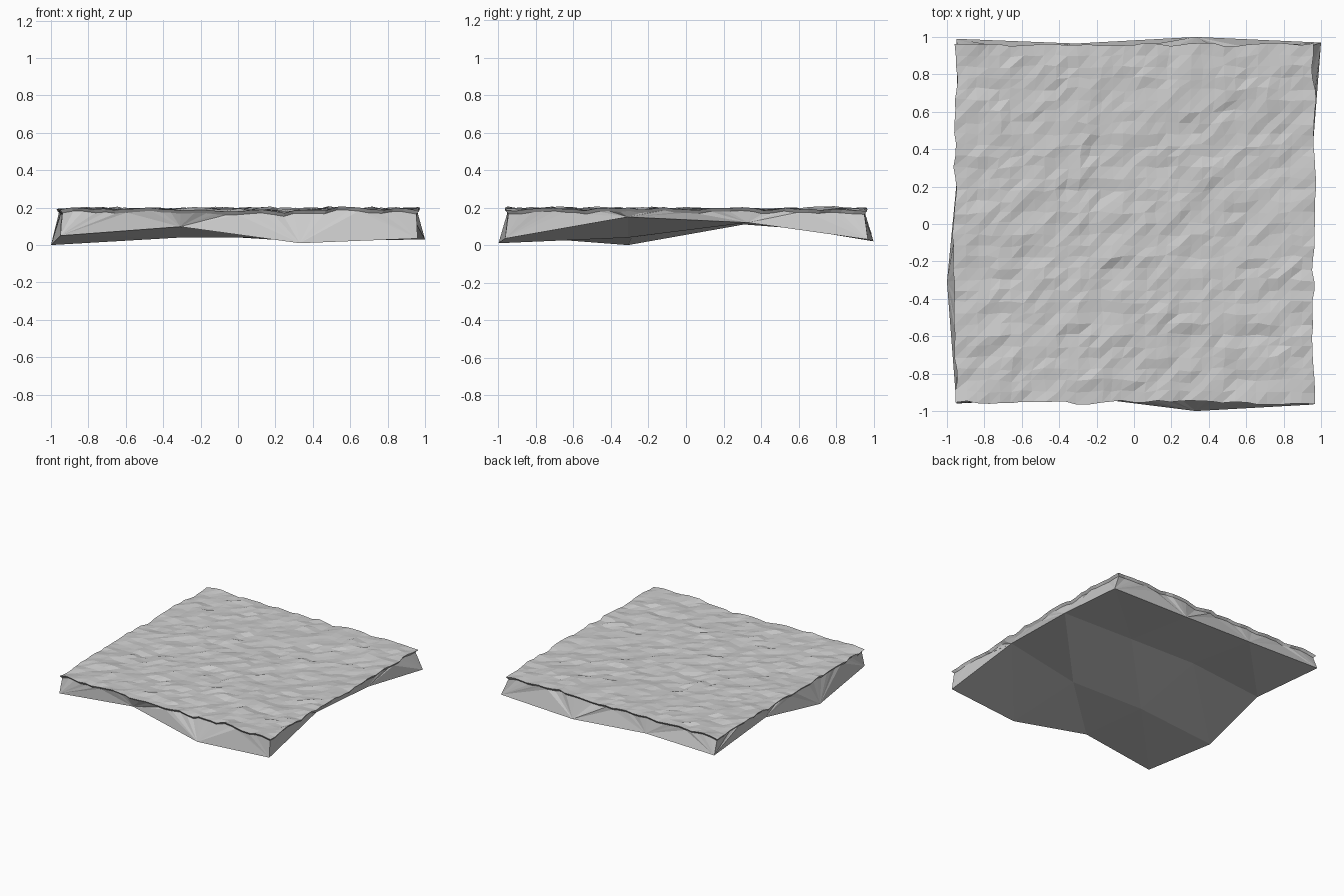
import bpy, bmesh
from mathutils import Vector, noise

if "Cube" in bpy.data.objects:
    bpy.data.objects.remove(bpy.data.objects["Cube"])

N = 32          # cells across the rough top
M = 3           # cells across the coarse underside
LO, HI = -0.955, 0.96

# Coarse underside, rows from front to back
under_pts = [
    [(-.95, -.96, .05), (-.31, -.92, .098), (.33, -1, .01), (.96, -.965, .035)],
    [(-1, -.31, .0), (-.31, -.29, .04), (.33, -.31, .04), (.93, -.31, .15)],
    [(-.94, .31, .11), (-.31, .32, .16), (.31, .34, .13), (.95, .33, .12)],
    [(-.95, .99, .06), (-.31, .965, .06), (.33, 1, .02), (1, .97, .03)],
]


def rough(x, y):
    """Chipped stone surface point."""
    p = Vector((x, y, 0.0))
    wide = noise.noise(p * 2.3 + Vector((3.1, 7.7, 1)))
    fine = noise.noise(p * 9 + Vector((11, 2, 4)))
    chip = noise.noise(p * 19 + Vector((5, 9, 2)))
    sx = noise.noise(p * 8 + Vector((20, 1, 6)))
    sy = noise.noise(p * 8 + Vector((1, 30, 8)))
    z = 0.19 + 0.012 * wide + 0.016 * fine + 0.010 * chip
    return (x + 0.022 * sx, y + 0.022 * sy, min(max(z, 0.168), 0.22))


def grid_faces(bm, g, flip=False):
    for j in range(len(g) - 1):
        for i in range(len(g) - 1):
            a, b, c, d = g[j][i], g[j][i + 1], g[j + 1][i + 1], g[j + 1][i]
            for t in ((a, b, c), (a, c, d)):
                bm.faces.new(t[::-1] if flip else t)


def border(g):
    """Grid outline, anticlockwise from the front left corner."""
    n = len(g) - 1
    return ([g[0][i] for i in range(n)] + [g[i][n] for i in range(n)] +
            [g[n][n - i] for i in range(n)] + [g[n - i][0] for i in range(n)])


bm = bmesh.new()

# Top and underside
step = (HI - LO) / N
top = [[bm.verts.new(rough(LO + i * step, LO + j * step)) for i in range(N + 1)]
       for j in range(N + 1)]
under = [[bm.verts.new(p) for p in row] for row in under_pts]
grid_faces(bm, top)
grid_faces(bm, under, True)

# Slightly undercut lip below the top edge
rim = border(top)
lip = [bm.verts.new((v.co.x * 0.985, v.co.y * 0.985, v.co.z - 0.018)) for v in rim]
R = len(rim)
for i in range(R):
    j = (i + 1) % R
    bm.faces.new((rim[j], rim[i], lip[i]))
    bm.faces.new((rim[j], lip[i], lip[j]))

# Broken side walls fanning from the lip to the coarse base
base = border(under)
B = len(base)


def base_index(i):
    return ((i // N) * M + round((i % N) * M / N)) % B


for i in range(R):
    j = (i + 1) % R
    k, m = base_index(i), base_index(j)
    bm.faces.new((lip[j], lip[i], base[k]))
    if k != m:
        bm.faces.new((lip[j], base[k], base[m]))

bmesh.ops.recalc_face_normals(bm, faces=bm.faces)
mesh = bpy.data.meshes.new("rough_stone_slab")
bm.to_mesh(mesh)
bm.free()
slab = bpy.data.objects.new("rough_stone_slab", mesh)
bpy.context.collection.objects.link(slab)
